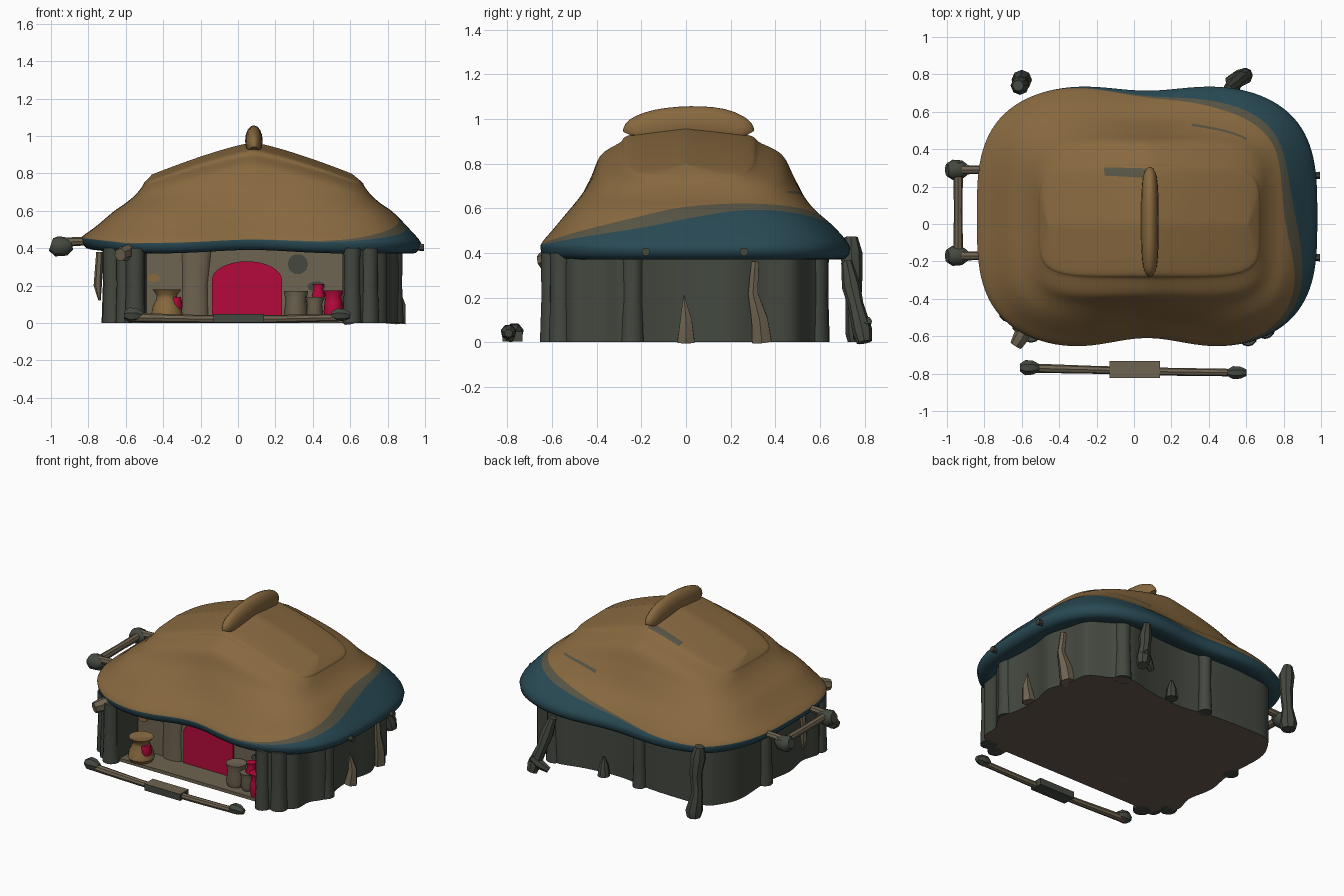
import bpy, bmesh, math
from mathutils import Vector

if "Cube" in bpy.data.objects:
    bpy.data.objects.remove(bpy.data.objects["Cube"])


def material(name, r, g, b):
    m = bpy.data.materials.new(name)
    m.use_nodes = True
    m.diffuse_color = (r, g, b, 1)
    m.node_tree.nodes["Principled BSDF"].inputs["Base Color"].default_value = (r, g, b, 1)
    return m


ORANGE = material("ochre_thatch", .245, .14, .05)
BLUE = material("deep_teal", .022, .068, .09)
BAND = material("olive_band", .095, .09, .058)
GREY = material("grey_green_bark", .056, .065, .05)
TAN = material("tan_wood", .155, .125, .08)
RED = material("crimson", .46, .003, .045)
EARTH = material("dark_earth", .14, .103, .078)


def finish(name, bm, mats, angle=40):
    bmesh.ops.remove_doubles(bm, verts=bm.verts, dist=.0005)
    bmesh.ops.recalc_face_normals(bm, faces=bm.faces)
    me = bpy.data.meshes.new(name)
    bm.to_mesh(me)
    bm.free()
    ob = bpy.data.objects.new(name, me)
    bpy.context.collection.objects.link(ob)
    for m in mats:
        me.materials.append(m)
    bpy.ops.object.select_all(action='DESELECT')
    ob.select_set(True)
    bpy.context.view_layer.objects.active = ob
    bpy.ops.object.shade_smooth_by_angle(angle=math.radians(angle))


def spline(keys, t, closed=False):
    """Catmull-Rom point at t along a list of tuples."""
    n = len(keys)
    i = math.floor(t) if closed else max(0, min(n - 2, math.floor(t)))
    f = t - i
    pick = (lambda k: keys[k % n]) if closed else (lambda k: keys[max(0, min(n - 1, k))])
    return [b + .5 * f * (c - a + f * (2 * a - 5 * b + 4 * c - d + f * (3 * (b - c) + d - a)))
            for a, b, c, d in zip(pick(i - 1), pick(i), pick(i + 1), pick(i + 2))]


def bridge(bm, low, high):
    n = len(low)
    return [bm.faces.new((low[i], low[(i + 1) % n], high[(i + 1) % n], high[i])) for i in range(n)]


def limb(name, pts, radii, mat, sides=10, squash=1.0):
    """Tapered tube through points; also used for turned pots."""
    bm = bmesh.new()
    pts = [Vector(p) for p in pts]
    rings = []
    for i, (p, r) in enumerate(zip(pts, radii)):
        d = pts[min(i + 1, len(pts) - 1)] - pts[max(i - 1, 0)]
        q = Vector((0, 0, 1)).rotation_difference(d)
        turn = [2 * math.pi * k / sides for k in range(sides)]
        rings.append([bm.verts.new(p + q @ Vector((r * math.cos(a), squash * r * math.sin(a), 0)))
                      for a in turn])
    for low, high in zip(rings, rings[1:]):
        bridge(bm, low, high)
    bm.faces.new(rings[0])
    bm.faces.new(rings[-1])
    finish(name, bm, [mat])


def pot(name, x, y, profile, mat):
    limb(name, [(x, y, z) for r, z in profile], [r for r, z in profile], mat, 16)


def slab(name, x0, x1, y0, y1, z0, z1, mats, rule):
    """Box whose faces pick a material by their normal."""
    bm = bmesh.new()
    bmesh.ops.create_cube(bm, size=1)
    bmesh.ops.scale(bm, vec=(x1 - x0, y1 - y0, z1 - z0), verts=bm.verts)
    bmesh.ops.translate(bm, vec=((x0 + x1) / 2, (y0 + y1) / 2, (z0 + z1) / 2), verts=bm.verts)
    for f in bm.faces:
        f.material_index = rule(f.normal.z)
    finish(name, bm, mats)


def plate(name, pts, y, mat):
    """Thin painted plate facing the front."""
    bm = bmesh.new()
    f = bm.faces.new([bm.verts.new((x, y, z)) for x, z in pts])
    ext = bmesh.ops.extrude_face_region(bm, geom=[f])["geom"]
    bmesh.ops.translate(bm, vec=(0, .008, 0), verts=[v for v in ext if isinstance(v, bmesh.types.BMVert)])
    finish(name, bm, [mat])


# Roof: rings of (x0, x1, y0, y1, z at middle, z at ends, dent)
ROOF = [(-.6, .72, -.42, .5, .44, .44, .03),
        (-.75, .89, -.59, .67, .38, .38, .06),
        (-.81, .95, -.655, .735, .375, .375, .07),
        (-.84, .98, -.68, .755, .425, .425, .07),
        (-.76, .91, -.61, .685, .51, .51, .05),
        (-.66, .82, -.53, .58, .6, .6, .03),
        (-.59, .75, -.44, .495, .73, .66, .01),
        (-.54, .705, -.38, .43, .84, .7, 0),
        (-.51, .675, -.295, .33, .895, .73, 0),
        (-.5, .665, -.245, .27, .93, .745, 0),
        (-.46, .61, 0, 0, .965, .77, 0)]
# Upper edge of the teal hem and width of the olive band, every 30 degrees from +x
HEM = [(1.5, .65), (1.9, .45), (1.3, .35), (.6, .12), (.12, .02), (.04, .02),
       (.02, .02), (.02, .02), (.02, .02), (.02, .02), (.15, .12), (.8, .5)]


def roof_point(level, ang):
    x0, x1, y0, y1, zm, ze, dent = spline(ROOF, level + 3)
    c, s = math.cos(ang), math.sin(ang)
    n = 3.2 + .4 * max(level, 0)
    reach = (abs(c) ** n + abs(s) ** n) ** (-1 / n)
    x = (x0 + x1) / 2 + (x1 - x0) / 2 * reach * c
    y = (y0 + y1) / 2 + (y1 - y0) / 2 * reach * s
    hollow = math.exp(-((x - .07) / .3) ** 2) * abs(s)
    y -= math.copysign(dent * hollow, s) * (1 if s < 0 else .6)
    z = zm - (zm - ze) * (abs(x - .08) / .6) ** 1.25
    fade = max(0, 1 - max(level, 0) / 1.5)
    if s < 0:
        z += .02 * hollow * fade
    return x, y, z + .12 * fade * max(0, -.6 - x)


def roof_levels(ang):
    hem, band = (max(.01, v) for v in spline(HEM, math.degrees(ang) / 30, True))
    top = hem + band
    rows = [-3, -2, -1.5, -1, -.5]
    rows += [hem * k / 5 for k in range(5)]
    rows += [hem + band * k / 2 for k in range(2)]
    return rows + [top + (7 - top) * k / 36 for k in range(37)]


def streak(row, p):
    """Weathered streaks on the back slope."""
    return (.262 < p.y < .3 and -.17 < p.x < .08) or (row == 19 and p.y > .4 and .3 < p.x < .6)


bm = bmesh.new()
SEG = 160
columns = []
for k in range(SEG):
    a = 2 * math.pi * k / SEG
    columns.append([bm.verts.new(roof_point(l, a)) for l in roof_levels(a)])
rings = list(zip(*columns))
bm.faces.new(rings[0]).material_index = 1
for row, (low, high) in enumerate(zip(rings, rings[1:])):
    for f in bridge(bm, low, high):
        olive = row < 12 or streak(row, f.calc_center_median())
        f.material_index = 1 if row < 10 else 2 if olive else 0
finish("roof", bm, [ORANGE, BLUE, BAND], 50)

# Solid ridge fin on top of the roof: (y, z, half width)
FIN = [(-.242, .925, .024), (-.225, .94, .037), (-.13, .963, .045), (.02, .975, .047),
       (.16, .967, .045), (.25, .94, .037), (.268, .925, .024)]
fin = [spline(FIN, t / 3) for t in range(19)]
limb("ridge_fin", [(.085, y, z) for y, z, r in fin], [r for y, z, r in fin], ORANGE, 16, 1.75)

# Wavy bark wall with a front alcove
OUTLINE = [(.56, -.59), (.65, -.61), (.7, -.56), (.79, -.5), (.8, -.38), (.86, -.27), (.83, -.1),
           (.83, .05), (.86, .2), (.81, .34), (.79, .48), (.67, .55), (.55, .62), (.35, .58),
           (.1, .56), (-.15, .6), (-.4, .61), (-.56, .6), (-.64, .52), (-.69, .38), (-.68, .1),
           (-.71, -.1), (-.68, -.28), (-.71, -.42), (-.63, -.49), (-.6, -.56), (-.5, -.59)]
bm = bmesh.new()
loop = [spline(OUTLINE, t / 4) for t in range(4 * (len(OUTLINE) - 1) + 1)] + [(-.49, -.38), (.56, -.38)]
low = [bm.verts.new((x, y, 0)) for x, y in loop]
high = [bm.verts.new((x, y, .44)) for x, y in loop]
for f in bridge(bm, low, high):
    centre = f.calc_center_median()
    f.material_index = 1 if abs(centre.y + .38) < .001 and abs(centre.x) < .3 else 0
bm.faces.new(low).material_index = 2
bm.faces.new(high)
finish("wall", bm, [GREY, TAN, EARTH])
slab("alcove_floor", -.5, .57, -.56, -.37, 0, .022, [TAN, EARTH], lambda nz: 1 if nz < -.5 else 0)

# Upright trunks against the wall
for i, (x, y, r) in enumerate([(.61, -.605, .045), (.7, -.56, .05), (-.55, -.58, .05),
                               (-.61, -.54, .04), (-.67, -.47, .05), (.83, -.24, .05), (-.07, .6, .04),
                               (.58, .585, .05), (-.68, .12, .045)]):
    limb("wall_trunk_%d" % (i + 1), [(x, y, 0), (x, y, .2), (x, y, .4)], [r * 1.1, r * .95, r], GREY, 12)
limb("alcove_curtain", [(-.23, -.37, 0), (-.23, -.37, .2), (-.22, -.37, .43)], [.075, .07, .085], TAN, 14, .5)

# Splinters and a torn strip on the walls
limb("right_splinter", [(.85, 0, 0), (.865, 0, .1), (.85, -.01, .21)], [.045, .03, .002], TAN, 6)
limb("right_torn_strip", [(.82, .34, 0), (.83, .33, .1), (.84, .3, .22), (.83, .31, .36)],
     [.05, .042, .025, .02], TAN, 6)
limb("left_splinter", [(-.74, -.2, .12), (-.75, -.2, .2), (-.74, -.2, .38)], [.006, .022, .018], TAN, 6)
limb("back_stump", [(.2, .6, 0), (.2, .6, .07), (.2, .6, .13)], [.04, .03, .008], GREY, 8)

# Front alcove details
arch = [(-.14, .02), (.235, .02)]
arch += [(.0475 + .1875 * math.cos(a), .23 + .1 * math.sin(a))
         for a in [math.pi * k / 16 for k in range(17)]]
plate("door", arch, -.389, RED)


def blob(cx, cz, rx, rz):
    return [(cx + rx * math.cos(k * math.pi / 5), cz + rz * math.sin(k * math.pi / 5)) for k in range(10)]


plate("wall_stone_upper", blob(.32, .315, .055, .055), -.388, GREY)
plate("wall_stone_lower", blob(.42, .195, .05, .028), -.388, GREY)
plate("wall_patch", blob(-.45, .24, .035, .022), -.388, ORANGE)
pot("jug", -.38, -.5, [(.07, .02), (.085, .045), (.075, .09), (.055, .13), (.055, .15), (.078, .18), (.05, .165)], ORANGE)
pot("jug_patch", -.335, -.515, [(.02, .05), (.04, .09), (.03, .14)], RED)
pot("clay_pot", .31, -.46, [(.055, .02), (.065, .05), (.055, .12), (.065, .17), (.045, .16)], TAN)
pot("small_pot", .41, -.48, [(.03, .02), (.045, .05), (.04, .1), (.05, .14)], TAN)
pot("red_vase", .51, -.51, [(.045, .02), (.052, .06), (.048, .11), (.042, .14), (.055, .175)], RED)
pot("small_red_vase", .43, -.47, [(.03, .12), (.036, .15), (.025, .18), (.032, .21)], RED)

# Fallen rail in front
limb("front_rail", [(-.57, -.77, .03), (-.2, -.78, .022), (.2, -.79, .022), (.56, -.795, .03)],
     [.025, .021, .021, .02], TAN, 8)
for name, x, y, r in (("rail_knob_right", -.56, -.768, .042), ("rail_knob_left", .55, -.795, .036)):
    limb(name, [(x - .05, y, .045), (x - .02, y, .045), (x + .02, y, .045), (x + .05, y, .04)],
         [r * .5, r, r * .9, r * .5], GREY, 7)
slab("rail_board", -.13, .14, -.823, -.733, .002, .047, [TAN, GREY], lambda nz: 0 if nz > .5 else 1)

# Hanging rail on the right-hand side (-x)
limb("side_rail", [(-.94, -.19, .42), (-.94, .07, .42), (-.94, .33, .42)], [.026, .023, .026], TAN, 8)
for name, y in (("front", -.17), ("back", .29)):
    limb("side_peg_" + name, [(-.76, y, .44), (-.88, y, .435), (-.94, y, .43)], [.022, .024, .026], TAN, 8)
    limb("side_knob_" + name, [(-1, y, .42), (-.97, y, .41), (-.92, y, .41), (-.89, y, .42)],
         [.035, .054, .05, .028], GREY, 8)

# Small pegs below the eaves
for name, y in (("front", -.18), ("back", .26)):
    limb("left_peg_" + name, [(.85, y, .4), (.96, y, .405), (.995, y, .405)], [.014, .018, .02], GREY, 7)
limb("corner_peg", [(-.55, -.5, .4), (-.6, -.6, .375), (-.63, -.65, .365)], [.03, .045, .035], TAN, 7)

# Gnarled posts standing behind
limb("back_right_post", [(-.6, .77, 0), (-.6, .77, .04), (-.61, .75, .16), (-.6, .75, .28), (-.61, .74, .4), (-.62, .74, .47)],
     [.045, .055, .035, .04, .05, .03], GREY, 8)
limb("back_left_post", [(.6, .8, 0), (.59, .79, .05), (.55, .76, .17), (.53, .74, .25), (.5, .72, .36)],
     [.035, .045, .035, .042, .025], GREY, 8)
limb("back_left_post_foot", [(.5, .765, .02), (.56, .79, .06), (.6, .81, .1)], [.02, .035, .025], GREY, 7)
